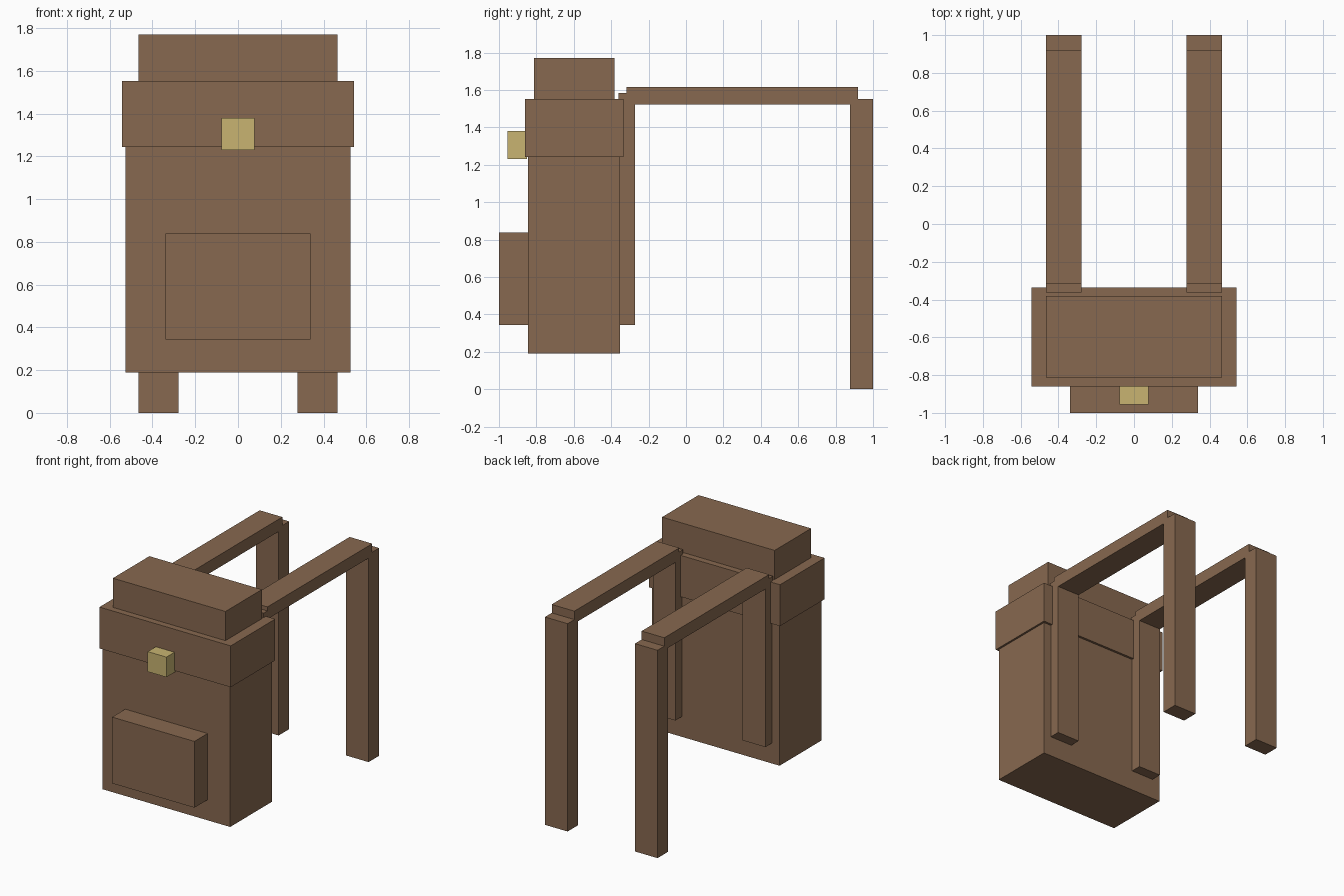
import bpy
import bmesh
from mathutils import Vector

cube = bpy.data.objects.get("Cube")
if cube:
    bpy.data.objects.remove(cube, do_unlink=True)


def material(name, color):
    mat = bpy.data.materials.new(name)
    mat.use_nodes = True
    mat.diffuse_color = color
    mat.node_tree.nodes["Principled BSDF"].inputs["Base Color"].default_value = color
    return mat


leather = material("brown leather", (0.245, 0.140, 0.079, 1))
brass = material("pale brass", (0.580, 0.456, 0.165, 1))


def box(name, xs, ys, zs, mat):
    """Flat-sided box spanning the given (low, high) range on each axis."""
    low, high = (Vector(corner) for corner in zip(xs, ys, zs))
    bm = bmesh.new()
    bmesh.ops.create_cube(bm, size=1)
    bmesh.ops.scale(bm, vec=high - low, verts=bm.verts)
    mesh = bpy.data.meshes.new(name)
    bm.to_mesh(mesh)
    bm.free()
    mesh.materials.append(mat)
    obj = bpy.data.objects.new(name, mesh)
    obj.location = (low + high) / 2
    bpy.context.collection.objects.link(obj)
    return obj


def centred(name, half_width, ys, zs, mat=leather):
    return box(name, (-half_width, half_width), ys, zs, mat)


# Bag: main compartment, overlapping lid, bedroll, pocket and clasp
centred("bag_body", 0.527, (-0.845, -0.352), (0.19, 1.5))
centred("lid", 0.542, (-0.86, -0.335), (1.243, 1.552))
centred("top_roll", 0.465, (-0.812, -0.382), (1.54, 1.77))
centred("front_pocket", 0.34, (-1.0, -0.84), (0.343, 0.838))
centred("clasp", 0.077, (-0.955, -0.85), (1.23, 1.38), brass)

# Shoulder straps: three square-ended lengths on each side
for side, sign in (("left", 1), ("right", -1)):
    xs = sorted((sign * 0.278, sign * 0.465))
    box(side + "_strap_inner", xs, (-0.362, -0.272), (0.343, 1.585), leather)
    box(side + "_strap_top", xs, (-0.317, 0.92), (1.523, 1.615), leather)
    box(side + "_strap_outer", xs, (0.877, 1.0), (0, 1.552), leather)
